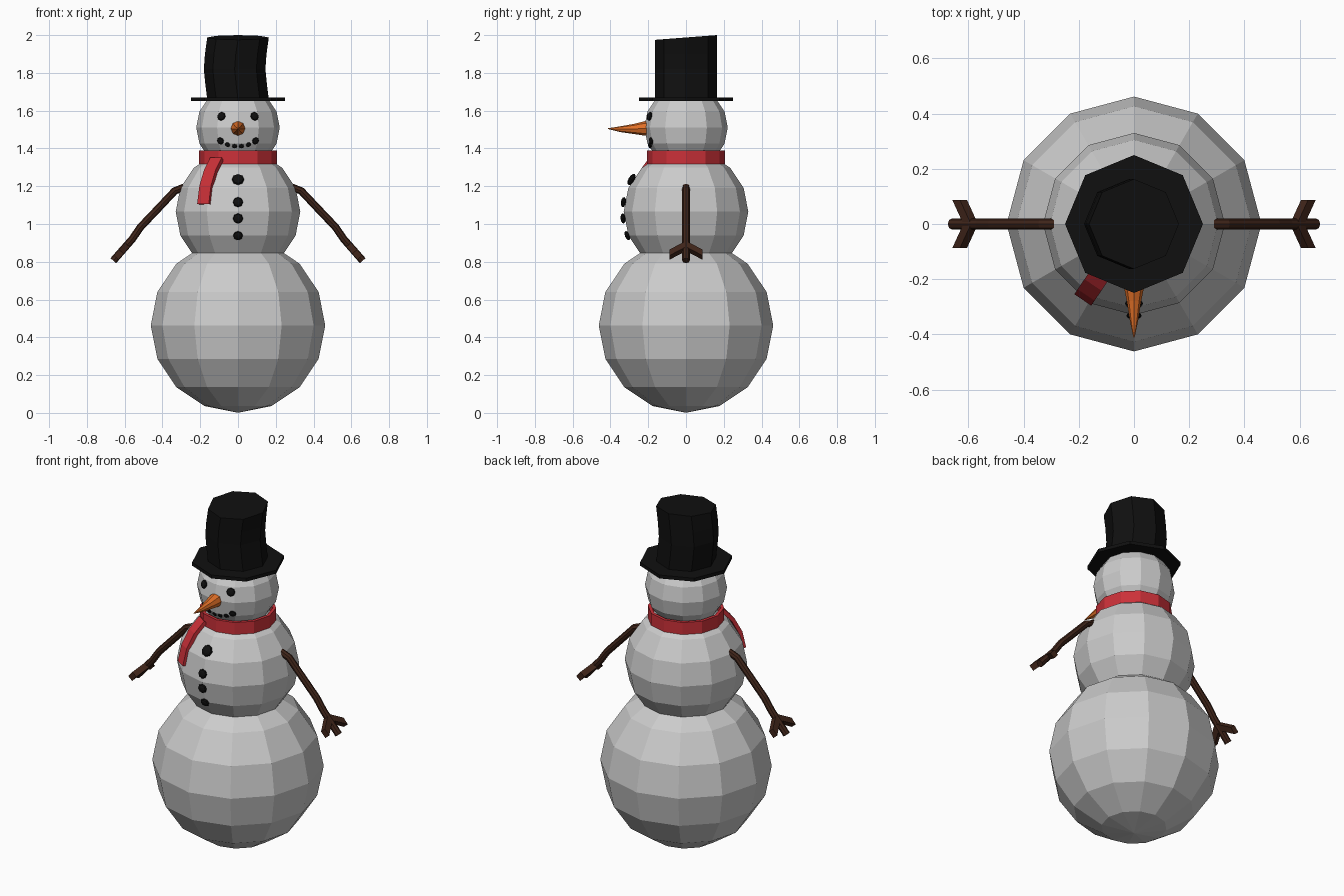
import bpy, bmesh, math
from mathutils import Vector as V

if "Cube" in bpy.data.objects:
    bpy.data.objects.remove(bpy.data.objects["Cube"])


def material(name, rgb):
    m = bpy.data.materials.new(name)
    m.diffuse_color = (*rgb, 1)
    m.use_nodes = True
    m.node_tree.nodes["Principled BSDF"].inputs["Base Color"].default_value = m.diffuse_color
    return m


BLACK = material("black", (0.005, 0.005, 0.005))
RED = material("red", (0.6, 0.03, 0.04))
ORANGE = material("orange", (0.75, 0.16, 0.02))
BROWN = material("brown", (0.05, 0.018, 0.01))


def finish(bm, name, mat=None):
    bmesh.ops.recalc_face_normals(bm, faces=bm.faces[:])
    me = bpy.data.meshes.new(name)
    bm.to_mesh(me)
    bm.free()
    ob = bpy.data.objects.new(name, me)
    bpy.context.collection.objects.link(ob)
    if mat:
        me.materials.append(mat)
    return ob


def loft(name, rings, mat, closed=False):
    """Skin a list of point rings, capped at the ends or closed in a loop."""
    bm = bmesh.new()
    vs = [[bm.verts.new(p) for p in ring] for ring in rings]
    n = len(vs[0])
    pairs = list(zip(vs, vs[1:])) + ([(vs[-1], vs[0])] if closed else [])
    for a, b in pairs:
        for i in range(n):
            j = (i + 1) % n
            bm.faces.new((a[i], a[j], b[j], b[i]))
    if not closed:
        bm.faces.new(vs[0])
        bm.faces.new(vs[-1])
    return finish(bm, name, mat)


def circle(c, r, n, u=V((1, 0, 0)), v=V((0, 1, 0))):
    return [V(c) + r * (u * math.cos(t) + v * math.sin(t))
            for t in (2 * math.pi * i / n for i in range(n))]


def ball(name, z, r):
    bm = bmesh.new()
    bmesh.ops.create_uvsphere(bm, u_segments=12, v_segments=8, radius=r)
    finish(bm, name).location.z = z


def bead(name, x, z, ball_z, ball_r, r, out=0.0):
    """Flattened coal lump sitting on the front of a snowball."""
    y = -math.sqrt(ball_r ** 2 - x ** 2 - (z - ball_z) ** 2)
    normal = V((x, y, z - ball_z)).normalized()
    bm = bmesh.new()
    bmesh.ops.create_uvsphere(bm, u_segments=8, v_segments=6, radius=r)
    ob = finish(bm, name, BLACK)
    ob.scale.z = 0.5
    ob.rotation_euler = normal.to_track_quat('Z', 'Y').to_euler()
    ob.location = V((x, y, z)) + normal * out


# Snowballs
ball("bottom_ball", 0.463, 0.462)
ball("middle_ball", 1.065, 0.33)
ball("head", 1.51, 0.221)

# Eyes, mouth and buttons
for s in (-1, 1):
    bead("eye", s * 0.088, 1.57, 1.51, 0.22, 0.024)
    for x, z, r in ((0.093, 1.44, 0.02), (0.056, 1.42, 0.014), (0.018, 1.412, 0.013)):
        bead("mouth_coal", s * x, z, 1.51, 0.217, r)
for z, r in ((1.233, 0.033), (1.115, 0.027), (1.03, 0.027), (0.94, 0.026)):
    bead("button", 0, z, 1.065, 0.33, r, 0.005)

# Carrot nose
X, Z = V((1, 0, 0)), V((0, 0, 1))
loft("nose", [circle((0, y, z), r, 8, X, Z) for y, z, r in
              ((-0.17, 1.507, 0.038), (-0.22, 1.506, 0.038), (-0.28, 1.503, 0.026),
               (-0.35, 1.502, 0.015), (-0.412, 1.505, 0.002))], ORANGE)

# Top hat: flat brim and slightly bent crown with a sloping top
loft("hat_brim", [circle((0, 0, z), 0.25, 8) for z in (1.65, 1.67)], BLACK)
crown = [circle((x, 0, z), 0.163, 8) for x, z in
         ((0, 1.66), (-0.01, 1.74), (-0.018, 1.82), (-0.012, 1.9), (0, 1.9875))]
for p in crown[-1]:
    p.z += p.y * 0.0125 / 0.163
loft("hat_crown", crown, BLACK)

# Scarf band
loft("scarf_band", [circle((0, 0, z), r, 12) for r, z in
                    ((0.206, 1.316), (0.206, 1.388), (0.188, 1.388), (0.188, 1.316))],
     RED, closed=True)

# Scarf tail hanging down over the middle ball
a = math.radians(34)
out = V((-math.sin(a), -math.cos(a), 0))
side = V((math.cos(a), -math.sin(a), 0)) * 0.037
tail = []
for r, z, nr, nz in ((0.2, 1.345, 0.8, 0.6), (0.258, 1.28, 0.75, 0.66),
                     (0.3, 1.2, 0.93, 0.36), (0.321, 1.105, 1, 0.1)):
    c = out * r + Z * z
    n = (out * nr + Z * nz) * 0.011
    tail.append([c - side - n, c + side - n, c + side + n, c - side + n])
loft("scarf_tail", tail, RED)

# Stick arms with two side fingers each
path = [V((x, 0, z)) for x, z in ((0.27, 1.2), (0.335, 1.175), (0.415, 1.09),
                                  (0.515, 0.985), (0.56, 0.92), (0.66, 0.806))]
Y = V((0, 1, 0))
for s, label in ((-1, "left"), (1, "right")):
    def flip(ring):
        return [V((p.x * s, p.y, p.z)) for p in ring]
    rings = []
    for i, p in enumerate(path):
        d = (path[min(i + 1, 5)] - path[max(i - 1, 0)]).normalized()
        rings.append(flip(circle(p, 0.02, 8, Y, d.cross(Y))))
    loft(label + "_arm", rings, BROWN)
    d = (path[5] - path[4]).normalized() * 0.021
    w = d.cross(Y).normalized() * 0.017
    for f in (-1, 1):
        finger = [flip([c - d - w, c + d - w, c + d + w, c - d + w]) for c in
                  (V((0.592, 0, 0.884)), V((0.632, f * 0.087, 0.838)))]
        loft(label + "_finger", finger, BROWN)
